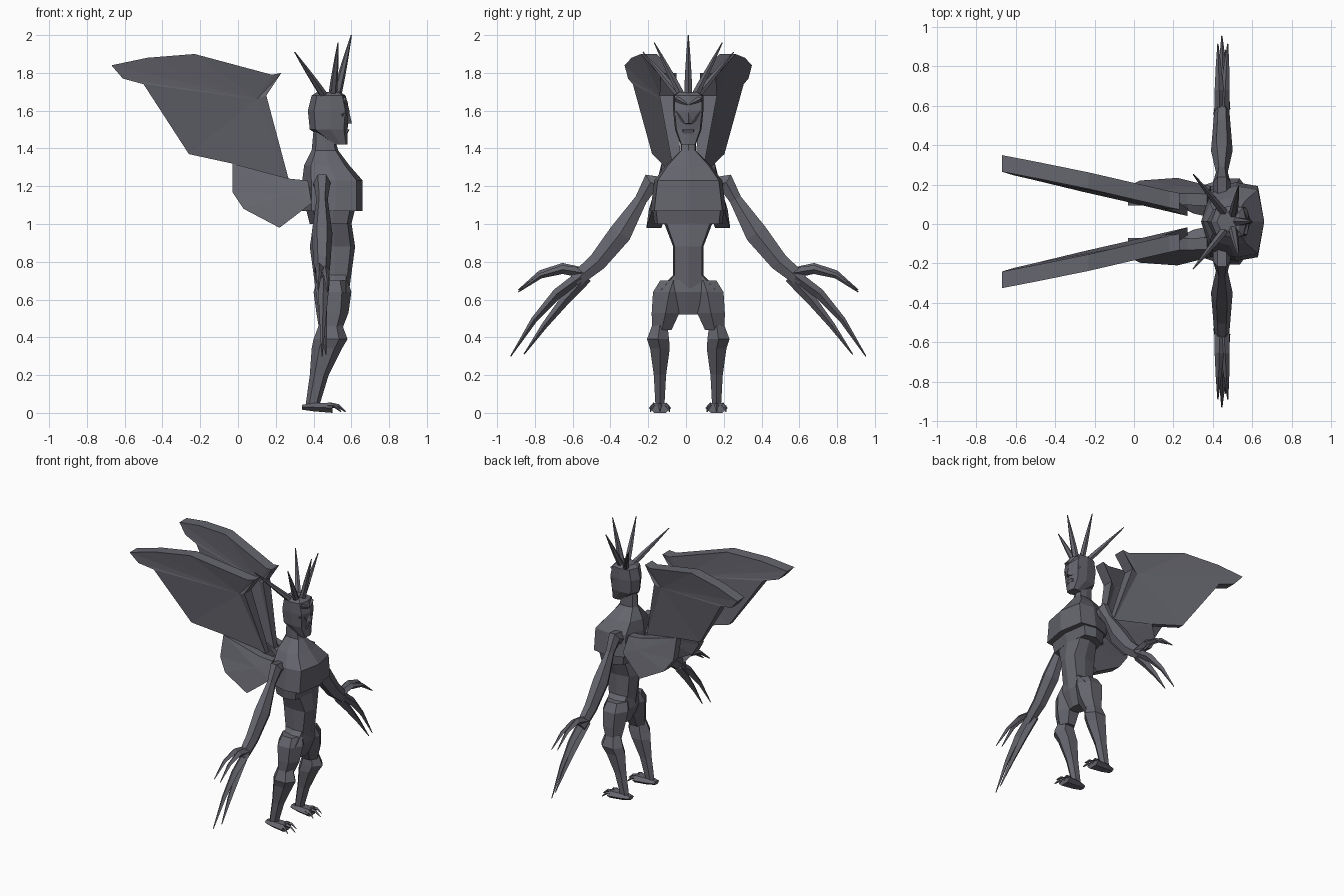
import bpy
import bmesh
import math
from mathutils import Vector

cube = bpy.data.objects.get("Cube")
if cube:
    bpy.data.objects.remove(cube, do_unlink=True)

# One flat stone colour
stone = bpy.data.materials.new("slate_grey")
stone.use_nodes = True
stone.diffuse_color = (.13, .13, .155, 1)
shader = stone.node_tree.nodes["Principled BSDF"]
shader.inputs["Base Color"].default_value = stone.diffuse_color
shader.inputs["Roughness"].default_value = .8

MIDDLE = .012      # y of the plane of symmetry
SPINE = .5         # x of the body's upright axis
ARM_X = .445       # x of the plane of the arms
SIDES = {"left": 1, "right": -1}
X_AXIS, Y_AXIS, Z_AXIS = Vector((1, 0, 0)), Vector((0, 1, 0)), Vector((0, 0, 1))


def polygon(count):
    angles = [math.tau * step / count for step in range(count)]
    return [(math.cos(angle), math.sin(angle)) for angle in angles]


HEXAGON, SQUARE = polygon(6), polygon(4)
# Trunk section: pointed front, square flanks, rounded back
flank = [(.8, .9), (.1, 1), (-.7, .8)]
KEEL = [(1, 0), *flank, (-1, 0), *[(along, -across) for along, across in reversed(flank)]]


def finish(name, bm):
    bmesh.ops.recalc_face_normals(bm, faces=bm.faces[:])
    mesh = bpy.data.meshes.new(name)
    bm.to_mesh(mesh)
    bm.free()
    mesh.materials.append(stone)
    part = bpy.data.objects.new(name, mesh)
    bpy.context.collection.objects.link(part)


def skin(name, centres, sizes, section, side=1, reference=X_AXIS, axis=None):
    """Join cross-sections placed along a path; sizes are (along reference, across it)."""
    bm = bmesh.new()
    loops = []
    last = len(centres) - 1
    for index, (centre, (width, depth)) in enumerate(zip(centres, sizes)):
        before, after = centres[max(index - 1, 0)], centres[min(index + 1, last)]
        tangent = axis or (after - before).normalized()
        u = (reference - tangent * reference.dot(tangent)).normalized()
        v = tangent.cross(u)
        loop = []
        for along, across in section:
            point = centre + u * along * width + v * across * depth
            loop.append(bm.verts.new((point.x, MIDDLE + side * point.y, point.z)))
        loops.append(loop)
    for low, high in zip(loops, loops[1:]):
        for k in range(len(section)):
            bm.faces.new((low[k - 1], low[k], high[k], high[k - 1]))
    bm.faces.new(loops[0])
    bm.faces.new(loops[-1])
    finish(name, bm)


def stack(name, *levels):
    """Upright part from levels of (z, half depth, half width, x shift from the spine)."""
    centres = [Vector((SPINE + shift, 0, z)) for z, depth, width, shift in levels]
    sizes = [(depth, width) for z, depth, width, shift in levels]
    skin(name, centres, sizes, KEEL, axis=Z_AXIS)


def limb(name, side, path, radii, flatness=1, reference=X_AXIS, axis=None):
    sizes = [(radius, radius * flatness) for radius in radii]
    skin(name, [Vector(point) for point in path], sizes, HEXAGON, side, reference, axis)


def spike(name, root, tip, thickness, side=1, bow=0, section=SQUARE, reference=X_AXIS):
    """Tapered spike that arches upward by the bow."""
    root, tip = Vector(root), Vector(tip)
    steps = [step / 3 for step in range(4)]
    centres = [root.lerp(tip, t) + Z_AXIS * bow * math.sin(math.pi * t) for t in steps]
    radii = [thickness * (1 - t ** 1.5) + .003 for t in steps]
    skin(name, centres, list(zip(radii, radii)), section, side, reference)


def membrane(name, side, outline, hub, offset, sweep, lean, thick, thin):
    """Creased slab fanned from a thin hub, thick on its upper rim; points are (x, z)."""
    bm = bmesh.new()
    shells = []
    for face in (1, -1):
        shell = []
        for x, z in [hub, *outline]:
            half = thick if z > hub[1] else thin
            y = offset + sweep * x + lean * (z - hub[1]) + face * half
            shell.append(bm.verts.new((x, MIDDLE + side * y, z)))
        shells.append(shell)
    outer, inner = [shell[1:] for shell in shells]
    for k in range(len(outline)):
        for centre, rim in ((shells[0][0], outer), (shells[1][0], inner)):
            bm.faces.new((centre, rim[k - 1], rim[k]))
        bm.faces.new((outer[k - 1], outer[k], inner[k], inner[k - 1]))
    finish(name, bm)


# Trunk
stack("chest", (1.07, .16, .2, 0), (1.23, .16, .18, 0), (1.31, .12, .12, -.03),
      (1.39, .07, .04, -.04), (1.5, .05, .04, -.05))
stack("rib_band", (1, .11, .18, -.01), (1.08, .13, .19, -.01))
stack("waist", (.66, .09, .08, 0), (.88, .12, .08, 0), (1.01, .1, .13, 0))
stack("pelvis", (.52, .05, .05, 0), (.64, .09, .17, 0), (.73, .09, .08, 0))

# Head and face
stack("skull", (1.42, .04, .04, .04), (1.5, .1, .07, -.02), (1.6, .11, .08, -.02),
      (1.68, .09, .08, -.02), (1.7, .06, .05, -.02))
stack("lips", (1.48, .02, .03, .06), (1.5, .02, .03, .07))
spike("nose", (.58, 0, 1.53), (.56, 0, 1.67), .02)
spike("centre_horn", (.52, 0, 1.67), (.6, 0, 2), .022, section=HEXAGON)

wing_outline = [(-.67, 1.84), (-.48, 1.88), (-.23, 1.9), (.18, 1.79), (.23, 1.8), (.15, 1.68),
                (.27, 1.23), (-.03, 1.32), (-.26, 1.37), (-.5, 1.74), (-.61, 1.77)]
fan_outline = [(.37, 1.23), (.27, 1.24), (-.03, 1.32), (-.03, 1.17), (.03, 1.08),
               (.22, .98), (.39, 1.11)]
arm_path = [(ARM_X, y, z) for y, z in
            ((.14, 1.2), (.2, 1.22), (.25, 1.13), (.36, .95), (.48, .8), (.6, .7))]

for label, side in SIDES.items():
    # Brow, cheek and horns
    spike("brow_" + label, (.55, .06, 1.66), (.58, 0, 1.63), .02, side)
    spike("cheek_" + label, (.55, .06, 1.59), (.58, .02, 1.53), .02, side)
    spike("front_horn_" + label, (.5, .03, 1.67), (.53, .18, 1.96), .02, side, section=HEXAGON)
    spike("rear_horn_" + label, (.47, .03, 1.66), (.3, .24, 1.91), .02, side, section=HEXAGON)

    # Wing sail, folded fan below it and the root on the back
    membrane("wing_sail_" + label, side, wing_outline, (.1, 1.66), .14, -.21, .08, .042, .02)
    membrane("wing_fan_" + label, side, fan_outline, (.27, 1.16), .15, -.06, -.25, .03, .04)
    limb("wing_root_" + label, side, [(.22, .12, 1.2), (.32, .09, 1.17), (.42, .06, 1.16)],
         (.04, .06, .05), reference=Z_AXIS)

    # Arm and clawed hand
    limb("arm_" + label, side, arm_path, (.045, .045, .03, .055, .045, .035), flatness=1.25)
    spike("thumb_" + label, (ARM_X - .01, .55, .74), (ARM_X - .02, .9, .65), .025, side, bow=.07)
    spike("index_" + label, (ARM_X + .01, .55, .74), (ARM_X + .03, .9, .64), .025, side, bow=.06)
    spike("middle_" + label, (ARM_X + .01, .57, .72), (ARM_X, .94, .3), .03, side, bow=.06)
    spike("ring_" + label, (ARM_X - .01, .54, .72), (ARM_X + .02, .87, .31), .03, side, bow=.02)

    # Leg
    limb("thigh_" + label, side, [(.5, .08, .7), (.5, .1, .64), (.5, .12, .53), (.49, .14, .44)],
         (.08, .1, .085, .06), flatness=1, axis=Z_AXIS)
    limb("shin_" + label, side, [(.49, .15, .47), (.49, .16, .39), (.47, .15, .34),
                                 (.43, .15, .2), (.39, .15, .02)],
         (.06, .09, .08, .05, .035), flatness=.75, axis=Z_AXIS)

    # Foot and talons
    limb("foot_" + label, side, [(.34, .15, .03), (.4, .15, .03), (.5, .15, .026)],
         (.03, .05, .06), flatness=.5, reference=Y_AXIS, axis=X_AXIS)
    for toe, spread in {"inner": -.05, "middle": 0, "outer": .05}.items():
        spike(f"{toe}_talon_{label}", (.45, .15 + spread / 2, .02),
              (.57 - abs(spread) / 2, .15 + spread, .006), .015, side, bow=.03, reference=Y_AXIS)
